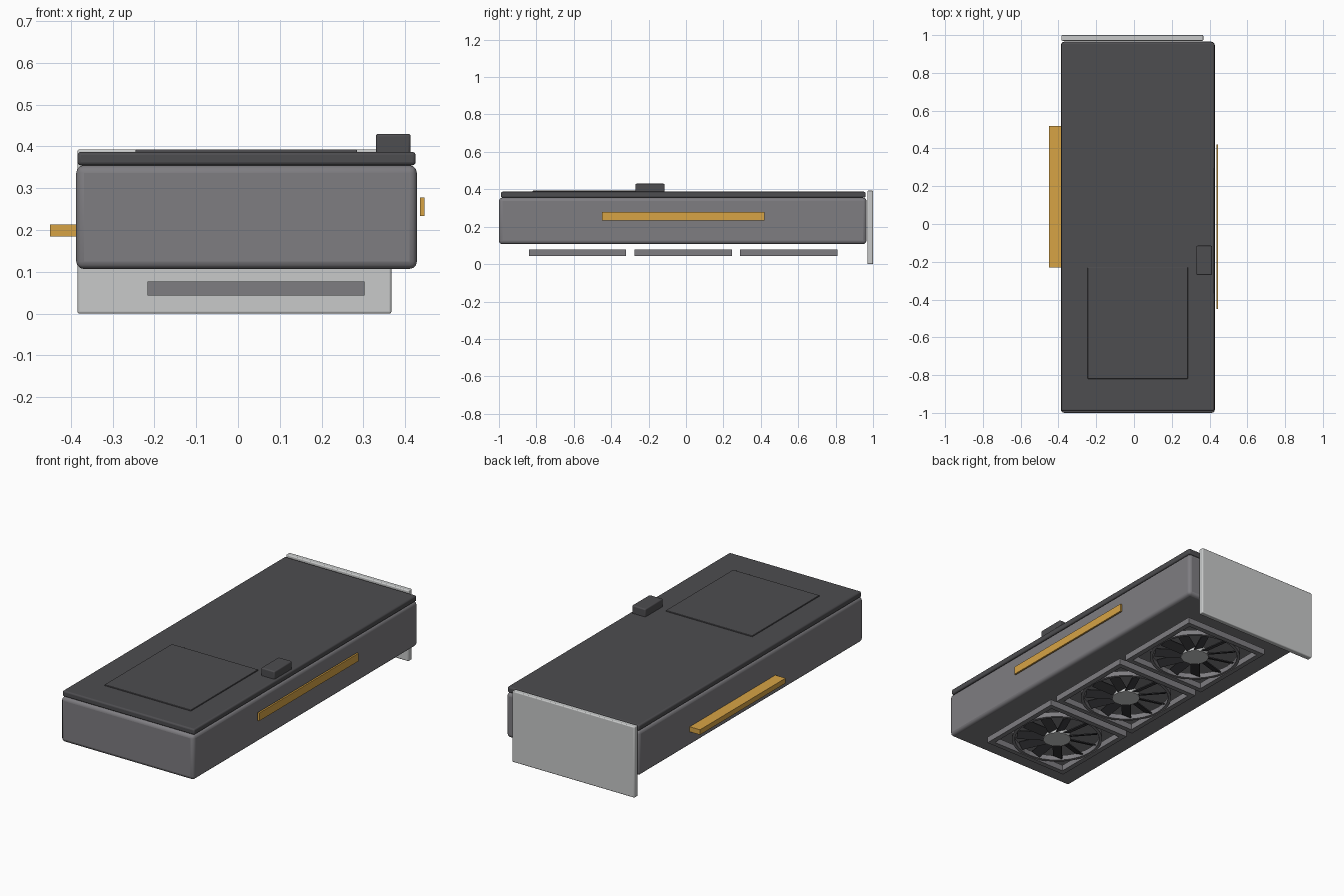
import bpy, math
from mathutils import Matrix, Vector

cube = bpy.data.objects.get("Cube")
if cube:
    bpy.data.objects.remove(cube, do_unlink=True)


def material(name, r, g, b):
    m = bpy.data.materials.new(name)
    m.use_nodes = True
    m.diffuse_color = (r, g, b, 1)
    bsdf = next(n for n in m.node_tree.nodes if n.type == 'BSDF_PRINCIPLED')
    bsdf.inputs["Base Color"].default_value = (r, g, b, 1)
    return m


GREY = material("shroud grey", .21, .205, .22)
DARK = material("dark metal", .075, .074, .08)
BLADE = material("blade charcoal", .045, .045, .05)
STEEL = material("light steel", .58, .59, .59)
GOLD = material("gold", .68, .37, .06)


def finish(obj, name, mat, bevel=0, segments=3):
    obj.name = name
    obj.data.materials.append(mat)
    if bevel:
        mod = obj.modifiers.new("rounded edges", 'BEVEL')
        mod.width = bevel
        mod.segments = segments
        bpy.ops.object.shade_smooth_by_angle(angle=math.radians(35))
    return obj


def box(name, x, y, z, mat, bevel=0):
    """Box from (min, max) pairs on each axis."""
    spans = (x, y, z)
    bpy.ops.mesh.primitive_cube_add(size=1)
    obj = bpy.context.object
    centre = Vector([(a + b) / 2 for a, b in spans])
    size = [b - a for a, b in spans]
    obj.data.transform(Matrix.Translation(centre) @ Matrix.Diagonal((*size, 1)))
    return finish(obj, name, mat, bevel)


def cylinder(name, centre, radius, depth, mat, sides=32):
    bpy.ops.mesh.primitive_cylinder_add(vertices=sides, radius=radius, depth=depth, location=centre)
    bpy.ops.object.shade_smooth_by_angle(angle=math.radians(35))
    return finish(bpy.context.object, name, mat)


# Main body, back cover and mounting plate
box("shroud", (-.387, .428), (-1, .965), (.107, .355), GREY, .018)
box("backplate", (-.384, .425), (-.99, .96), (.355, .387), DARK, .008)
box("raised_panel", (-.245, .285), (-.82, -.23), (.38, .393), DARK, .003)
box("power_connector", (.33, .413), (-.27, -.115), (.38, .43), DARK, .006)
box("bracket", (-.384, .367), (.97, 1), (0, .393), STEEL, .005)

# Gold edge connector and side light strip
box("edge_connector", (-.45, -.37), (-.23, .52), (.185, .213), GOLD)
box("light_strip", (.436, .446), (-.45, .42), (.234, .278), GOLD)

# Three fans below the body
FAN_X, LOW, HIGH, HALF = .043, .043, .077, .26
BLADES = 11


def ring(name, cx, cy, outer, inner, sides, turn, low, high, mat):
    """Hollow ring with flat walls; four sides make a square frame."""
    verts, faces = [], []
    for i in range(sides):
        a = turn + math.tau * i / sides
        c, s = math.cos(a), math.sin(a)
        for r, z in ((outer, low), (outer, high), (inner, high), (inner, low)):
            verts.append((cx + r * c, cy + r * s, z))
    for i in range(sides):
        p, q = 4 * i, 4 * ((i + 1) % sides)
        for k in range(4):
            n = (k + 1) % 4
            faces.append((p + k, q + k, q + n, p + n))
    mesh = bpy.data.meshes.new(name)
    mesh.from_pydata(verts, [], faces)
    obj = bpy.data.objects.new(name, mesh)
    bpy.context.collection.objects.link(obj)
    mesh.materials.append(mat)
    return obj


for label, cy in (("front", -.58), ("middle", -.015), ("rear", .55)):
    mid = (LOW + HIGH) / 2
    diag = math.sqrt(2)
    ring(label + "_fan_frame", FAN_X, cy, HALF * diag, .232 * diag, 4,
         math.pi / 4, LOW, HIGH, GREY)
    ring(label + "_fan_ring", FAN_X, cy, .238, .222, 40, 0, LOW + .004, HIGH - .002, GREY)
    cylinder(label + "_fan_hub", (FAN_X, cy, mid), .072, .03, STEEL)

    # Tilted blades around the hub
    for i in range(BLADES):
        blade = box(f"{label}_fan_blade_{i + 1}", (.06, .212), (-.026, .026),
                    (-.003, .003), BLADE)
        blade.matrix_world = (Matrix.Translation((FAN_X, cy, mid))
                              @ Matrix.Rotation(math.tau * i / BLADES, 4, 'Z')
                              @ Matrix.Rotation(math.radians(25), 4, 'X'))
